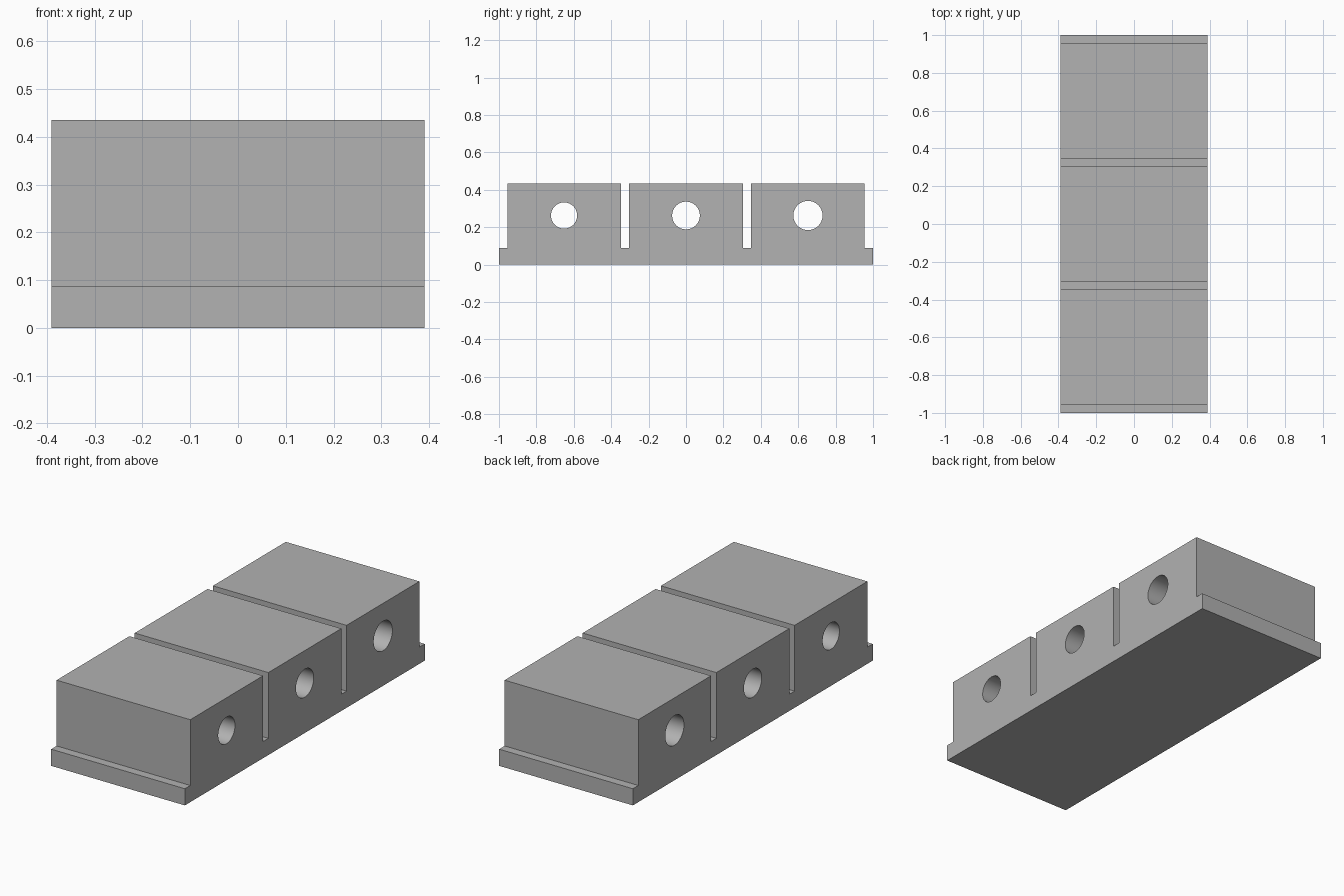
import bpy, bmesh, math

cube = bpy.data.objects.get("Cube")
if cube:
    bpy.data.objects.remove(cube, do_unlink=True)

HALF_X = 0.39
BASE_Z, TOP_Z = 0.088, 0.435
BLOCKS = [(-0.955, -0.348), (-0.304, 0.304), (0.348, 0.955)]
HOLES = [(-0.652, 0.07), (0, 0.074), (0.652, 0.078)]
HOLE_Z = 0.263

grey = bpy.data.materials.new("plain grey")
grey.use_nodes = True
colour = (0.445, 0.445, 0.445, 1)
grey.diffuse_color = colour
grey.node_tree.nodes["Principled BSDF"].inputs["Base Color"].default_value = colour

# Side profile: base strip with three raised blocks separated by slots
profile = [(-1, 0), (-1, BASE_Z)]
for start, end in BLOCKS:
    profile += [(start, BASE_Z), (start, TOP_Z), (end, TOP_Z), (end, BASE_Z)]
profile += [(1, BASE_Z), (1, 0)]

# Extrude the profile across the full width
bm = bmesh.new()
face = bm.faces.new([bm.verts.new((-HALF_X, y, z)) for y, z in profile])
extruded = bmesh.ops.extrude_face_region(bm, geom=[face])["geom"]
verts = [v for v in extruded if isinstance(v, bmesh.types.BMVert)]
bmesh.ops.translate(bm, verts=verts, vec=(2 * HALF_X, 0, 0))
bmesh.ops.recalc_face_normals(bm, faces=bm.faces)
mesh = bpy.data.meshes.new("slotted_block")
bm.to_mesh(mesh)
bm.free()
mesh.materials.append(grey)
block = bpy.data.objects.new("slotted_block", mesh)
bpy.context.collection.objects.link(block)


# Bore a round hole through each raised block
def bore(y, radius):
    bpy.ops.mesh.primitive_cylinder_add(
        vertices=64, radius=radius, depth=1,
        location=(0, y, HOLE_Z), rotation=(0, math.pi / 2, 0))
    cutter = bpy.context.object
    cutter.name = "hole_cutter"
    cutter.hide_render = True
    cutter.data.materials.append(grey)
    bpy.context.view_layer.objects.active = block
    mod = block.modifiers.new("bore", "BOOLEAN")
    mod.operation = "DIFFERENCE"
    mod.solver = "EXACT"
    mod.object = cutter
    bpy.ops.object.modifier_apply(modifier=mod.name)
    bpy.data.objects.remove(cutter, do_unlink=True)


for y, radius in HOLES:
    bore(y, radius)

# Smooth bores, crisp outer edges
bpy.ops.object.select_all(action="DESELECT")
block.select_set(True)
bpy.context.view_layer.objects.active = block
bpy.ops.object.shade_smooth_by_angle(angle=math.radians(30))
